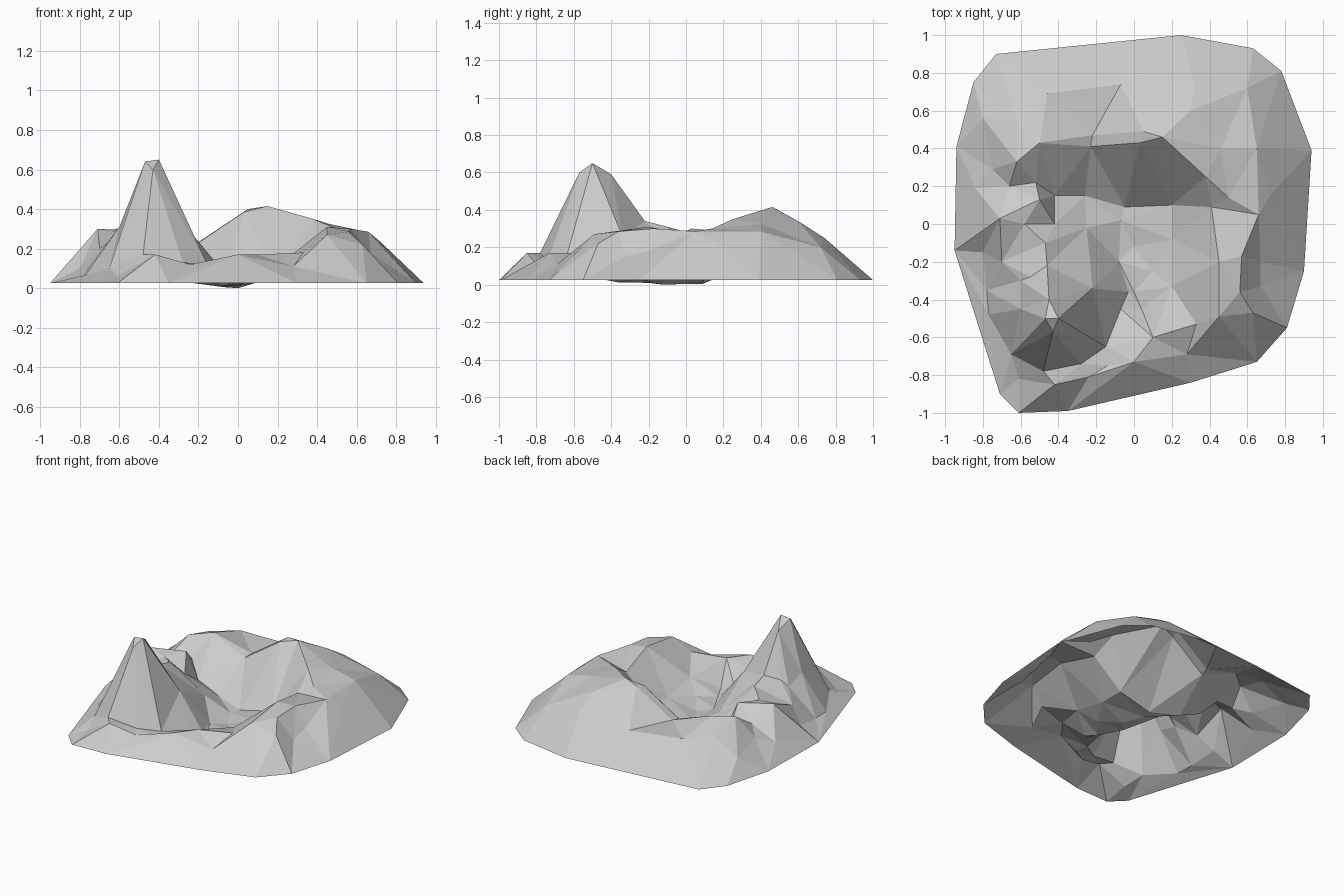
import bpy
import bmesh
from mathutils import Vector
from mathutils.geometry import delaunay_2d_cdt

# Remove the default object
default_object = bpy.data.objects.get("Cube")
if default_object:
    bpy.data.objects.remove(default_object, do_unlink=True)


class Terrain:
    """Collects surveyed ridges, valleys and spot heights, then triangulates them."""

    def __init__(self):
        self.points = []
        self.breaklines = []
        self.boundary = []

    def add_point(self, x, y, z):
        self.points.append(Vector((x, y, z)))
        return len(self.points) - 1

    def spots(self, *points):
        """Loose spot heights with no fixed edges between them."""
        return [self.add_point(*point) for point in points]

    def line(self, *points):
        """A crest or valley line whose segments must stay as mesh edges."""
        ids = self.spots(*points)
        self.breaklines.extend(zip(ids, ids[1:]))
        return ids

    def shoreline(self, level, *points):
        """The flat outer boundary at a constant level."""
        self.boundary = [self.add_point(x, y, level) for x, y in points]

    def build(self, name, material):
        flat = [point.to_2d() for point in self.points]
        result = delaunay_2d_cdt(flat, self.breaklines, [self.boundary], 1, 1e-5)
        positions, triangles, sources = result[0], result[2], result[3]
        bm = bmesh.new()
        vertices = []
        for position, source in zip(positions, sources):
            height = self.points[source[0]].z if source else 0.1
            vertices.append(bm.verts.new((position.x, position.y, height)))
        for triangle in triangles:
            bm.faces.new([vertices[index] for index in triangle])
        bm.normal_update()
        for face in bm.faces:
            face.smooth = False
            if face.normal.z < 0:
                face.normal_flip()
        mesh = bpy.data.meshes.new(name)
        bm.to_mesh(mesh)
        bm.free()
        mesh.materials.append(material)
        terrain_object = bpy.data.objects.new(name, mesh)
        bpy.context.scene.collection.objects.link(terrain_object)
        return terrain_object


def make_material(name, colour):
    material = bpy.data.materials.new(name)
    material.use_nodes = True
    material.diffuse_color = colour
    shader = material.node_tree.nodes["Principled BSDF"]
    shader.inputs["Base Color"].default_value = colour
    shader.inputs["Roughness"].default_value = 0.8
    return material


land = Terrain()

# Outer edge of the land, all at one level
land.shoreline(
    0.025,
    (-.61, -1), (-.35, -.99), (.3, -.84), (.65, -.73), (.81, -.55),
    (.9, -.25), (.94, .39), (.78, .81), (.63, .93), (.25, 1),
    (-.73, .9), (-.85, .75), (-.94, .41), (-.95, -.14), (-.71, -.9))

# Pointed peak: summit, then the spurs and feet around it
land.line((-.47, -.5, .64), (-.4, -.5, .65), (-.43, -.57, .6), (-.47, -.5, .64))
land.line((-.45, -.4, .59), (-.46, -.22, .34))
land.spots((-.65, -.69, .1), (-.48, -.78, .17), (-.28, -.74, .13),
           (-.6, -.45, .31), (-.22, -.34, .26), (-.55, -.28, .31),
           (-.61, -.82, .06))
land.line((-.15, -.65, .11), (-.07, -.45, .06), (-.03, -.36, .03))

# Low front crest, climbing to the shoulder on the east
land.line((-.42, -.85, .17), (-.24, -.81, .12), (-.14, -.75, .12),
          (0, -.73, .17), (.1, -.6, .17), (.33, -.53, .18), (.45, -.49, .27))
land.spots((.28, -.69, .11))

# Eastern shoulder and its outer ridge
land.line((.45, -.49, .27), (.45, -.2, .31), (.57, -.17, .3))
land.line((.63, -.47, .22), (.56, -.36, .285), (.57, -.17, .3),
          (.66, .05, .285), (.65, .4, .285), (.6, .72, .2))
land.line((.72, .15, .235), (.9, -.25, .025))
land.spots((.67, -.33, .15), (.67, -.2, .18), (.5, .14, .3), (.46, .4, .325))

# High northern ridge, dipping and rising again to the west
land.line((.38, .25, .35), (.15, .46, .415), (.05, .49, .4),
          (-.22, .47, .22), (-.5, .43, .31), (-.62, .33, .3), (-.75, .29, .17))
land.spots((.3, .6, .34), (.32, .74, .25), (.03, .43, .385), (-.23, .41, .21))

# Northern terrace behind the ridge
land.spots((-.46, .69, .235), (-.07, .74, .21),
           (-.8, .56, .14), (0, .81, .17), (-.62, .55, .24))

# Western gully, then the saddle joining the high ground to the peak
land.line((-.84, .19, .12), (-.66, .2, .21), (-.52, .22, .2))
land.line((-.71, .03, .3), (-.5, .13, .29))
land.line((-.71, .03, .3), (-.58, 0, .28), (-.47, -.1, .31))
land.line((-.71, .03, .3), (-.7, -.2, .2), (-.6, -.3, .27))
land.spots((-.8, -.15, .1), (-.78, -.35, .07), (-.77, -.48, .065))

# Foot of the steep wall inside the basin
land.line((-.42, .15, .1), (-.26, .15, .03), (-.05, .09, .005),
          (.2, .1, .06), (.41, .09, .25))

# Slope running down from the saddle into the basin
land.line((-.42, 0, .2), (-.25, -.02, .1), (-.07, .02, .005))

# Basin floor
land.spots((0, -.12, 0), (-.08, -.2, .01), (0, -.36, .012), (.04, -.45, .03),
           (.1, -.25, .03), (.2, -.33, .11), (.2, -.08, .06))

stone = make_material("pale_grey_stone", (.6, .6, .6, 1))
land.build("island_terrain", stone)
